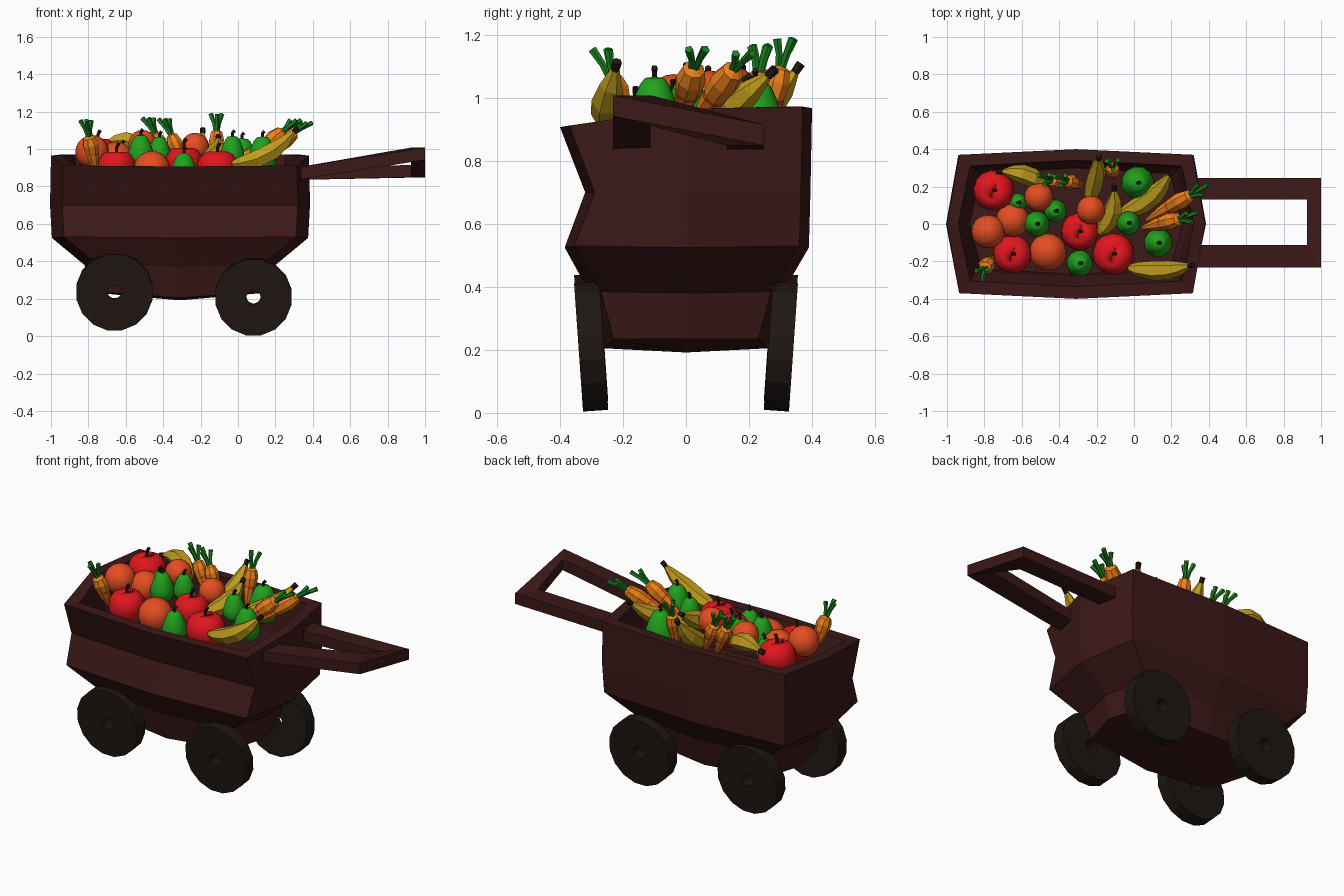
import bpy, bmesh, math
from mathutils import Vector as V

if "Cube" in bpy.data.objects:
    bpy.data.objects.remove(bpy.data.objects["Cube"])


def material(name, r, g, b):
    m = bpy.data.materials.new(name)
    m.diffuse_color = (r, g, b, 1)
    m.use_nodes = True
    m.node_tree.nodes["Principled BSDF"].inputs["Base Color"].default_value = m.diffuse_color
    return m


WOOD = material("dark_wood", .045, .009, .009)
TYRE = material("wheel_wood", .013, .008, .006)
RED = material("red", .75, .008, .012)
ORANGE = material("orange", .78, .075, .015)
CARROT = material("carrot_orange", .86, .22, .01)
MARK = material("carrot_mark", .7, .05, .01)
YELLOW = material("yellow", .52, .33, .012)
GREEN = material("green", .015, .36, .012)
LEAF = material("leaf", .01, .22, .015)
STEM = material("stem", .02, .008, .008)


def loft(name, rings, mat, wrap=False, smooth=False):
    """Skin a list of equal point rings; cap the ends unless wrapped."""
    bm = bmesh.new()
    rows = [[bm.verts.new(p) for p in r] for r in rings]
    n = len(rows[0])
    for a, b in zip(rows, rows[1:] + (rows[:1] if wrap else [])):
        for i in range(n):
            j = (i + 1) % n
            bm.faces.new((a[i], a[j], b[j], b[i]))
    if not wrap:
        bm.faces.new(rows[0])
        bm.faces.new(rows[-1])
    bmesh.ops.recalc_face_normals(bm, faces=bm.faces)
    me = bpy.data.meshes.new(name)
    bm.to_mesh(me)
    bm.free()
    me.materials.append(mat)
    ob = bpy.data.objects.new(name, me)
    bpy.context.collection.objects.link(ob)
    if smooth:
        me.shade_smooth()
    return ob


def tube(name, pts, radii, mat, sides=6, smooth=False):
    """Sweep a regular polygon of varying radius along a path."""
    pts = [V(p) for p in pts]
    ref, rings = V((.31, .95, .05)), []
    for k, p in enumerate(pts):
        t = (pts[min(k + 1, len(pts) - 1)] - pts[max(k - 1, 0)]).normalized()
        u = (ref - t * ref.dot(t)).normalized()
        ref, w = u, t.cross(u)
        rings.append([p + radii[k] * (u * math.cos(a) + w * math.sin(a))
                      for a in (2 * math.pi * i / sides for i in range(sides))])
    return loft(name, rings, mat, smooth=smooth)


def lathe(name, c, r, profile, mat, sides=14):
    tube(name, [(c[0], c[1], c[2] + z * r) for _, z in profile],
         [q * r for q, _ in profile], mat, sides, True)


# Cart body: octagonal levels, front wall dented, rim lower at the front
def level(ex, yf, yb, zf, ze, zb, dz):
    c = ex - .065
    plan = [(-ex, 0, ze), (-c, -yf, zf), (0, -yf - .03, zf + dz), (c, -yf, zf),
            (ex, 0, ze), (c, yb, zb), (0, yb + .03, zb + dz), (-c, yb, zb)]
    return [(x - .31, y, z) for x, y, z in plan]


keel = [(-.31 + (p[0] + .31) * .02, p[1] * .02, .192)
        for p in level(.49, .23, .23, 0, 0, 0, 0)]
loft("cart_body", [
    keel,
    level(.49, .23, .23, .235, .235, .235, -.03),
    level(.51, .27, .27, .385, .38, .385, -.015),
    level(.685, .355, .36, .53, .525, .53, -.005),
    level(.695, .29, .365, .70, .70, .70, 0),
    level(.69, .37, .37, .912, .965, .972, -.005),
    level(.63, .305, .31, .912, .965, .972, -.005),
    level(.60, .25, .29, .74, .74, .74, 0),
    level(.57, .24, .27, .66, .66, .66, 0)], WOOD)

# Handle: U-shaped bar, front arm rising, rear arm level
def section(x0, y0, x1, y1, z):
    return [(x0, y0, z - .033), (x1, y1, z - .033), (x1, y1, z + .033), (x0, y0, z + .033)]


loft("handle", [section(.30, -.232, .30, -.112, .866),
                section(1.0, -.232, .925, -.112, .975),
                section(1.0, .247, .925, .13, .882),
                section(.30, .247, .30, .13, .868)], WOOD)

# Wheels: thick discs with a hub hole, leaning outward at the top
def wheel(name, x, z, side, r=.207, n=16, lean=.07):
    rings = []
    for q, t in ((.038, -.04), (r, -.04), (r, .04), (.038, .04)):
        rings.append([(x + q * math.cos(a), side * (.301 + t + lean * q * math.sin(a)),
                       z + q * math.sin(a) - lean * t)
                      for a in (2 * math.pi * (i + .5) / n for i in range(n))])
    loft(name, rings, TYRE, wrap=True)


for side, tag in ((-1, "front"), (1, "back")):
    wheel("left_wheel_" + tag, -.66, .237, side)
    wheel("right_wheel_" + tag, .083, .21, side)

# Round fruit profiles as (radius, height) pairs
BALL = [(max(.02, math.sin(math.pi * i / 10)), -math.cos(math.pi * i / 10)) for i in range(11)]
APPLE = [(.05, -.75), (.5, -.85), (.85, -.5), (1, 0), (.95, .4), (.75, .72), (.5, .85), (.3, .8), (.05, .68)]
PEAR = [(.1, -1.1), (.7, -1), (1, -.5), (.97, 0), (.8, .55), (.6, 1.0), (.4, 1.25), (.08, 1.3)]


def stalk(c, top, h):
    x, y, z = c
    z += top
    tube("fruit_stalk", [(x, y, z - .02), (x, y, z + h * .6), (x + .012, y, z + h)],
         [.008, .009, .011], STEM, 5)


# Oranges
for x, y, z, r in ((-.78, -.04, .985, .09), (-.65, .02, .95, .09), (-.46, -.15, .89, .1),
                   (-.51, .145, 1.025, .077), (-.23, .075, 1.01, .077)):
    lathe("orange_fruit", (x, y, z), r, BALL, ORANGE, 16)

# Apples
for x, y, z, r in ((-.75, .18, .96, .11), (-.65, -.16, .895, .105),
                   (-.29, -.04, .92, .102), (-.11, -.16, .89, .113)):
    lathe("apple", (x, y, z), r, APPLE, RED)
    stalk((x, y, z), r * .7, .065)

# Pears
for x, y, z, r in ((.02, .22, .94, .09), (-.52, 0, .985, .07), (-.42, .07, .985, .062),
                   (-.62, .115, .95, .05), (-.29, -.21, .885, .072),
                   (-.03, .005, .985, .065), (.13, -.1, .965, .078)):
    lathe("green_pear", (x, y, z), r, PEAR, GREEN, 12)
    stalk((x, y, z), r * 1.3, .03)

# Carrots: tapered root, marked band and three leaf stalks
def carrot(tip, top, r=.048):
    a, b = V(tip), V(top)
    d = (b - a).normalized()
    tube("carrot", [a, a.lerp(b, .4), a.lerp(b, .8), b, b + d * .012],
         [.012, r * .72, r, r * .75, r * .3], CARROT, 8)
    k = a.lerp(b, .55)
    tilt = (d + V((.25, .1, .1))).normalized()
    tube("carrot_mark", [k - tilt * .006, k + tilt * .006], [r * .86, r * .86], MARK, 8)
    for i in range(3):
        w = 2 * math.pi * i / 3 + .6
        s = V((math.cos(w), math.sin(w), 0))
        tube("carrot_leaf", [b + s * .008, b + d * .05 + s * .016, b + d * .1 + s * .034],
             [.01, .011, .014], LEAF, 5)


for tip, top, r in (((-.76, -.18, .88), (-.795, -.235, 1.06), .045),
                    ((.05, -.02, .93), (.235, .025, 1.09), .048),
                    ((.07, .02, .91), (.295, .15, 1.085), .048),
                    ((-.115, .25, .88), (-.115, .30, 1.09), .042),
                    ((-.36, .215, .90), (-.44, .235, 1.075), .042),
                    ((-.28, .21, .90), (-.355, .23, 1.07), .042)):
    carrot(tip, top, r)

# Bananas: bent six-sided tubes with a dark stem
def banana(start, end, bend, r=.052):
    a, b = V(start), V(end)
    m = (a + b) / 2 + V(bend) * 2
    pts = [a * (1 - t) ** 2 + m * 2 * t * (1 - t) + b * t * t
           for t in (0, .12, .35, .6, .82, 1)]
    tube("banana", pts, [r * k for k in (.35, .75, 1, 1, .7, .28)], YELLOW)
    d = (pts[-1] - pts[-2]).normalized()
    tube("banana_stem", [b - d * .005, b + d * .035], [r * .27, r * .3], STEM)


for start, end, bend in (((-.47, .20, .97), (-.70, .28, 1.03), (.01, .02, .04)),
                         ((-.24, .12, .90), (-.19, .345, 1.08), (.01, .01, -.03)),
                         ((-.19, -.05, .94), (-.105, .18, 1.05), (.03, -.01, -.02)),
                         ((-.08, .05, .92), (.19, .26, 1.07), (.03, -.02, -.03)),
                         ((-.03, -.235, .92), (.295, -.225, 1.09), (.02, -.02, -.035))):
    banana(start, end, bend)
